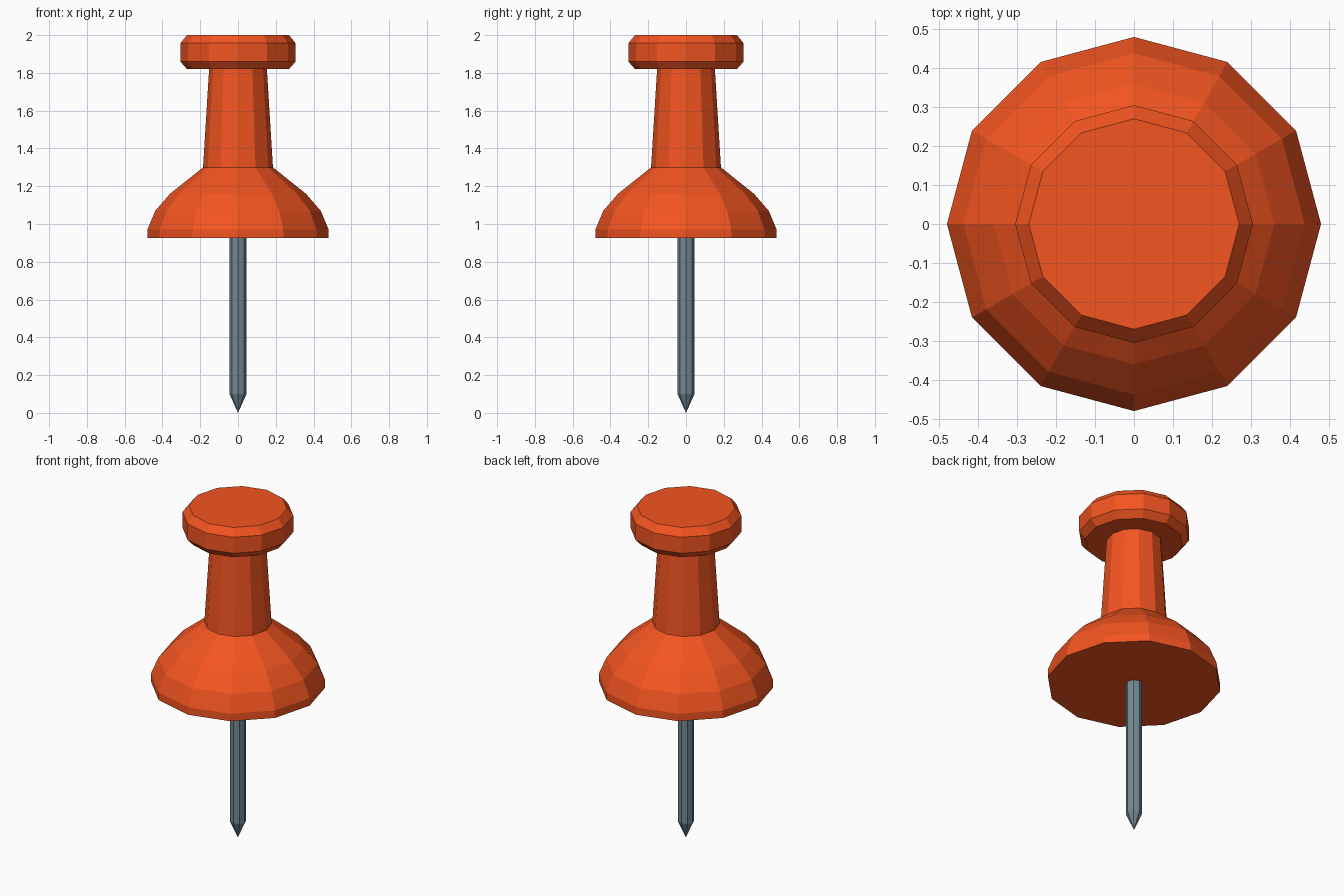
import bpy, bmesh
from math import cos, sin, tau

if "Cube" in bpy.data.objects:
    bpy.data.objects.remove(bpy.data.objects["Cube"])


def material(name, rgb):
    m = bpy.data.materials.new(name)
    m.diffuse_color = (*rgb, 1)
    m.use_nodes = True
    m.node_tree.nodes["Principled BSDF"].inputs["Base Color"].default_value = m.diffuse_color
    return m


def lathe(name, profile, sides, mat):
    """Flat-shaded solid of revolution from (radius, z) points, bottom to top."""
    bm = bmesh.new()
    rings = []
    for r, z in profile:
        n = sides if r > 0 else 1
        rings.append([bm.verts.new((r * cos(tau * i / sides), r * sin(tau * i / sides), z))
                      for i in range(n)])
    for a, b in zip(rings, rings[1:]):
        for i in range(sides):
            j = (i + 1) % sides
            if len(a) == 1:
                bm.faces.new((a[0], b[j], b[i]))
            else:
                bm.faces.new((a[i], a[j], b[j], b[i]))
    # end caps
    if len(rings[0]) > 1:
        bm.faces.new(rings[0][::-1])
    bm.faces.new(rings[-1])
    bmesh.ops.recalc_face_normals(bm, faces=bm.faces)
    me = bpy.data.meshes.new(name)
    bm.to_mesh(me)
    bm.free()
    me.materials.append(mat)
    ob = bpy.data.objects.new(name, me)
    bpy.context.collection.objects.link(ob)
    return ob


orange = material("orange_plastic", (0.90, 0.09, 0.015))
steel = material("steel", (0.17, 0.25, 0.29))

# plastic grip: flared base, tapered neck and chamfered head
lathe("grip", [(0.48, 0.925), (0.48, 0.97), (0.438, 1.07), (0.36, 1.16),
               (0.185, 1.30), (0.153, 1.82), (0.27, 1.82), (0.305, 1.86),
               (0.305, 1.957), (0.27, 2.0)], 12, orange)

# pin with pointed tip, its top end set against the base
lathe("pin", [(0, 0), (0.045, 0.1), (0.045, 0.93)], 8, steel)
